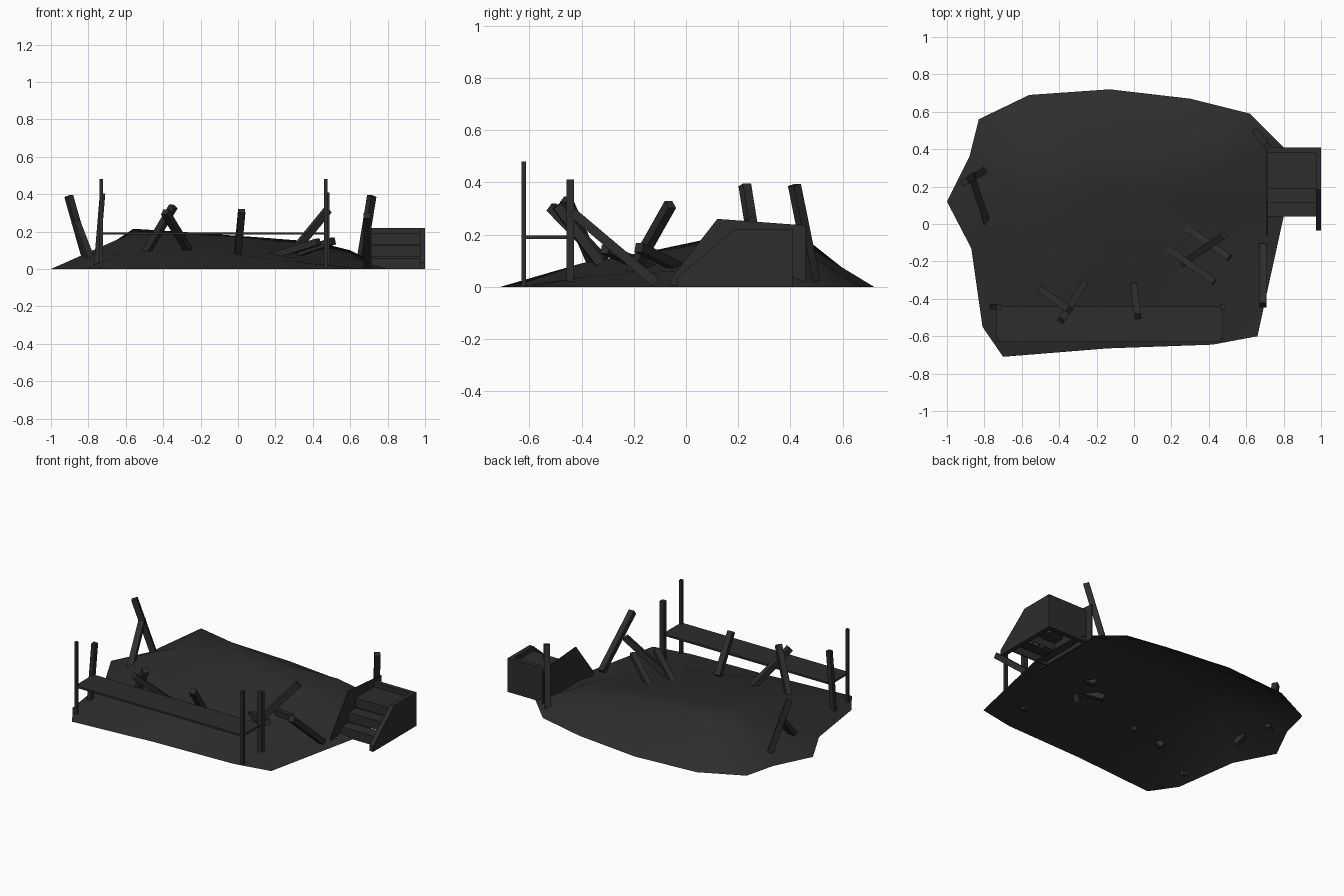
import bpy, bmesh
from mathutils import Vector
from mathutils.geometry import delaunay_2d_cdt

if "Cube" in bpy.data.objects:
    bpy.data.objects.remove(bpy.data.objects["Cube"])

mat = bpy.data.materials.new("charcoal")
mat.diffuse_color = (0.026, 0.026, 0.026, 1)
mat.use_nodes = True
mat.node_tree.nodes["Principled BSDF"].inputs["Base Color"].default_value = mat.diffuse_color


def add_mesh(name, verts, faces):
    me = bpy.data.meshes.new(name)
    me.from_pydata(verts, [], faces)
    bm = bmesh.new()
    bm.from_mesh(me)
    bmesh.ops.recalc_face_normals(bm, faces=bm.faces)
    bm.to_mesh(me)
    bm.free()
    me.materials.append(mat)
    ob = bpy.data.objects.new(name, me)
    bpy.context.collection.objects.link(ob)
    return ob


def prism(name, low, high):
    """Closed solid between two matching outlines."""
    n = len(low)
    faces = [list(range(n))[::-1], list(range(n, 2 * n))]
    faces += [(i, (i + 1) % n, n + (i + 1) % n, n + i) for i in range(n)]
    return add_mesh(name, low + high, faces)


def box(name, x0, x1, y0, y1, z0, z1):
    low = [(x0, y0, z0), (x1, y0, z0), (x1, y1, z0), (x0, y1, z0)]
    return prism(name, low, [(x, y, z1) for x, y, z in low])


def beam(name, a, b, w=0.036):
    """Square timber between two points."""
    a, b = Vector(a), Vector(b)
    d = (b - a).normalized()
    s = d.cross(Vector((0, 0, 1))).normalized() * w / 2
    t = s.cross(d).normalized() * w / 2
    offs = [s + t, s - t, -s - t, -s + t]
    return prism(name, [a + o for o in offs], [b + o for o in offs])


# earth mound: open shell from rim outline plus a few height points
rim = [(-1, .12), (-.87, -.13), (-.81, -.55), (-.70, -.71), (-.14, -.665), (.42, -.645),
       (.66, -.60), (.80, .04), (.80, .41), (.62, .59), (.30, .67), (-.13, .72),
       (-.56, .69), (-.83, .56), (-.88, .36)]
peaks = [(-.62, -.40, .09), (-.12, -.40, .09), (.30, -.38, .04), (-.60, -.12, .14),
         (-.15, -.02, .15), (.32, -.05, .075), (.58, .10, .07), (-.56, .14, .195),
         (-.56, .42, .215), (-.32, .39, .20), (.10, .38, .17), (.42, .43, .145),
         (.60, .38, .10), (-.15, .2, .18), (.3, .2, .13)]
pts = [(x, y, 0) for x, y in rim] + peaks
n = len(rim)
v2, _, tris, orig, _, _ = delaunay_2d_cdt(
    [Vector(p[:2]) for p in pts], [(i, (i + 1) % n) for i in range(n)],
    [list(range(n))], 1, 1e-5)
verts = [(v.x, v.y, pts[orig[i][0]][2]) for i, v in enumerate(v2)]
mound = add_mesh("earth_mound", verts, [list(t) for t in tris])
if sum(p.normal.z for p in mound.data.polygons) < 0:
    mound.data.flip_normals()
bpy.context.view_layer.objects.active = mound
mound.select_set(True)
bpy.ops.object.shade_smooth_by_angle(angle=1.2)

# front shelf on four posts
box("shelf_plank", -.735, .475, -.63, -.44, .184, .196)
for side, x in (("left", -.731), ("right", .469)):
    box("thin_post_" + side, x - .009, x + .009, -.63, -.612, 0, .48)
box("thick_post_right", .46, .49, -.457, -.428, 0, .41)
beam("thick_post_left", (-.757, -.443, .01), (-.724, -.443, .405), .029)

# leaning and fallen timbers
timbers = [
    ((-.905, .225, .39), (-.80, .285, .02)),
    ((-.87, .26, .26), (-.785, .005, .04)),
    ((-.345, -.46, .335), (-.505, -.345, .07)),
    ((-.39, -.515, .305), (-.265, -.315, .10)),
    ((.02, -.495, .31), (0, -.33, .09)),
    ((.48, -.06, .315), (.255, -.215, .04)),
    ((.51, -.18, .15), (.28, -.02, .07)),
    ((.43, -.31, .145), (.145, -.105, .055)),
    ((.69, -.435, .285), (.69, -.115, .015)),
    ((.715, .415, .39), (.655, .49, .02)),
]
for i, (a, b) in enumerate(timbers):
    beam("timber_%d" % i, a, b)

# steps: taller retaining sheet against the mound, side panel, back panel
sheet = [(-.06, 0), (-.06, .03), (.12, .26), (.46, .235), (.46, 0)]
side = [(-.035, 0), (-.035, .035), (.185, .22), (.41, .22), (.41, 0)]
for name, prof, x0, x1 in (("step_retaining_sheet", sheet, .708, .715),
                           ("step_side_right", side, .972, 1)):
    prism(name, [(x0, y, z) for y, z in prof], [(x1, y, z) for y, z in prof])
box("step_back", .715, .972, .38, .41, 0, .22)

# treads and risers
for i, (y0, y1, z) in enumerate([(.04, .12, .06), (.115, .195, .125), (.19, .38, .19)]):
    box("tread_%d" % i, .715, .972, y0, y1, z - .012, z)
    box("riser_%d" % i, .715, .972, y0, y0 + .01, z - .06, z - .012)
